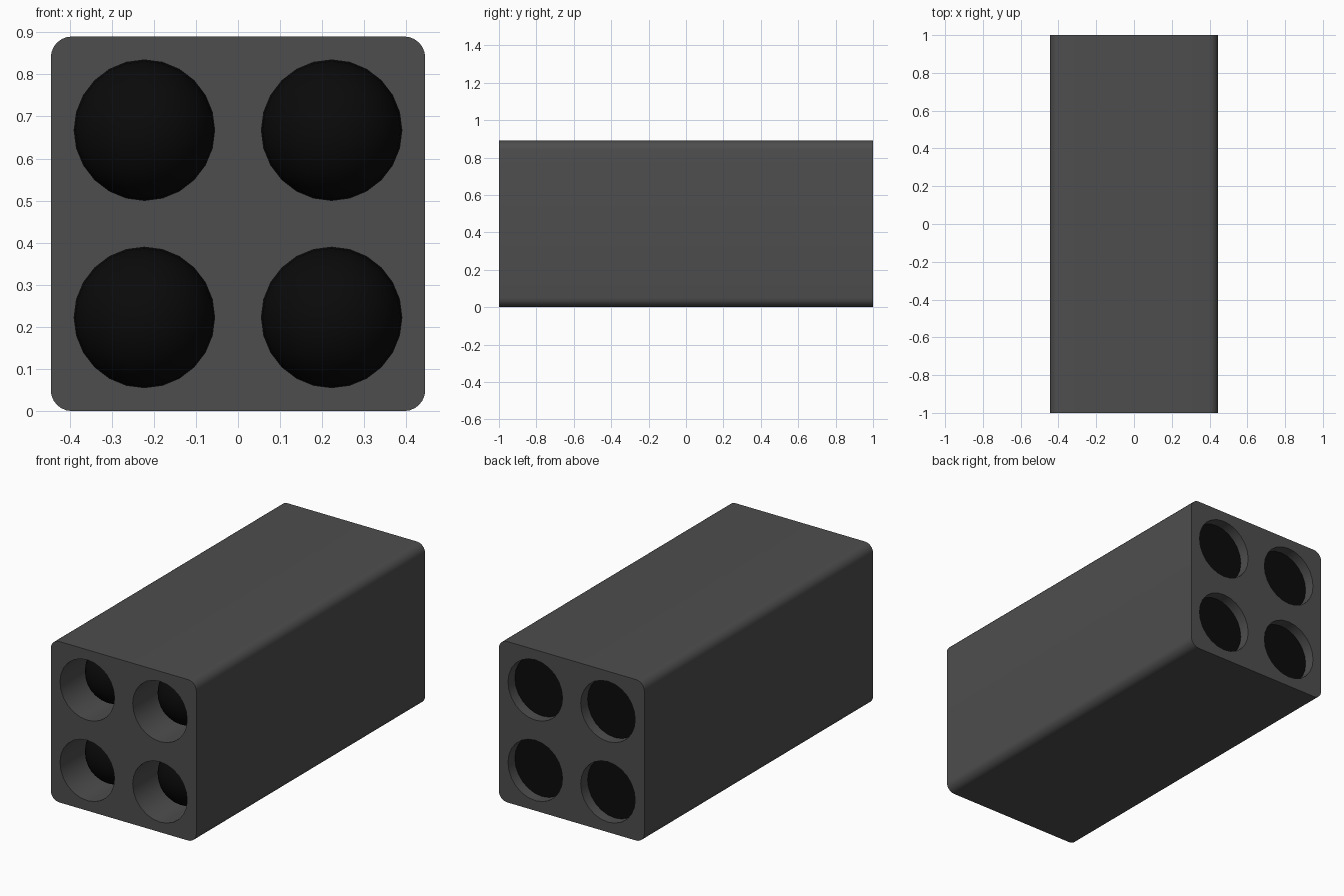
import bpy, bmesh
from math import sin, cos, pi

if "Cube" in bpy.data.objects:
    bpy.data.objects.remove(bpy.data.objects["Cube"])

HALF, CORNER = 0.445, 0.05      # half width of the square housing, edge rounding
CX, R, SEG = 0.2225, 0.167, 24  # tube offset, tube radius, sides
NOSE_Y, TAIL_Y = -0.73, 0.94    # where the dome begins, where the tail ends


def material(name, v):
    m = bpy.data.materials.new(name)
    m.diffuse_color = (v, v, v, 1)
    m.use_nodes = True
    m.node_tree.nodes["Principled BSDF"].inputs["Base Color"].default_value = m.diffuse_color
    return m


def finish(ob):
    bm = bmesh.new()
    bm.from_mesh(ob.data)
    bmesh.ops.remove_doubles(bm, verts=bm.verts, dist=1e-5)
    bmesh.ops.recalc_face_normals(bm, faces=bm.faces)
    bm.to_mesh(ob.data)
    bm.free()
    bpy.ops.object.select_all(action='DESELECT')
    ob.select_set(True)
    bpy.context.view_layer.objects.active = ob
    bpy.ops.object.shade_smooth_by_angle(angle=0.6)


grey = material("housing_grey", 0.075)
black = material("charge_black", 0.003)
centres = [(sx * CX, sz * CX) for sx in (-1, 1) for sz in (-1, 1)]

# Housing: rounded square profile with four round holes, extruded along y
curve = bpy.data.curves.new("housing_profile", 'CURVE')
curve.dimensions = '2D'
curve.fill_mode = 'BOTH'
curve.extrude = 1.0


def add_loop(points):
    s = curve.splines.new('POLY')
    s.points.add(len(points) - 1)
    for p, (x, y) in zip(s.points, points):
        p.co = (x, y, 0, 1)
    s.use_cyclic_u = True


outline = []
k = HALF - CORNER
for i, (sx, sy) in enumerate([(1, 1), (-1, 1), (-1, -1), (1, -1)]):
    for j in range(7):
        a = (i + j / 6) * pi / 2
        outline.append((sx * k + CORNER * cos(a), sy * k + CORNER * sin(a)))
add_loop(outline)
for cx, cz in centres:
    add_loop([(cx + R * cos(2 * pi * i / SEG), cz + R * sin(2 * pi * i / SEG))
              for i in range(SEG)])

tmp = bpy.data.objects.new("housing_curve", curve)
bpy.context.collection.objects.link(tmp)
bpy.context.view_layer.update()
mesh = bpy.data.meshes.new_from_object(
    tmp.evaluated_get(bpy.context.evaluated_depsgraph_get()))
bpy.data.objects.remove(tmp)
housing = bpy.data.objects.new("housing", mesh)
bpy.context.collection.objects.link(housing)
housing.rotation_euler = (pi / 2, 0, 0)
housing.location = (0, 0, HALF)
mesh.materials.clear()
mesh.materials.append(grey)
finish(housing)

# Round-nosed bodies sitting inside the tubes
for n, (cx, cz) in enumerate(centres):
    bm = bmesh.new()
    tip = bm.verts.new((0, NOSE_Y - R, 0))
    steps = 8
    rings = [(NOSE_Y - R * cos(t * pi / 2 / steps), R * sin(t * pi / 2 / steps))
             for t in range(1, steps + 1)] + [(TAIL_Y, R)]
    loops = [[bm.verts.new((r * cos(2 * pi * i / SEG), y, r * sin(2 * pi * i / SEG)))
              for i in range(SEG)] for y, r in rings]
    for i in range(SEG):
        j = (i + 1) % SEG
        bm.faces.new((tip, loops[0][i], loops[0][j]))
        for a, b in zip(loops, loops[1:]):
            bm.faces.new((a[i], b[i], b[j], a[j]))
    bm.faces.new(loops[-1])
    me = bpy.data.meshes.new("tube_body")
    bm.to_mesh(me)
    bm.free()
    me.materials.append(black)
    body = bpy.data.objects.new(f"tube_body_{n + 1}", me)
    bpy.context.collection.objects.link(body)
    body.location = (cx, 0, HALF + cz)
    finish(body)
